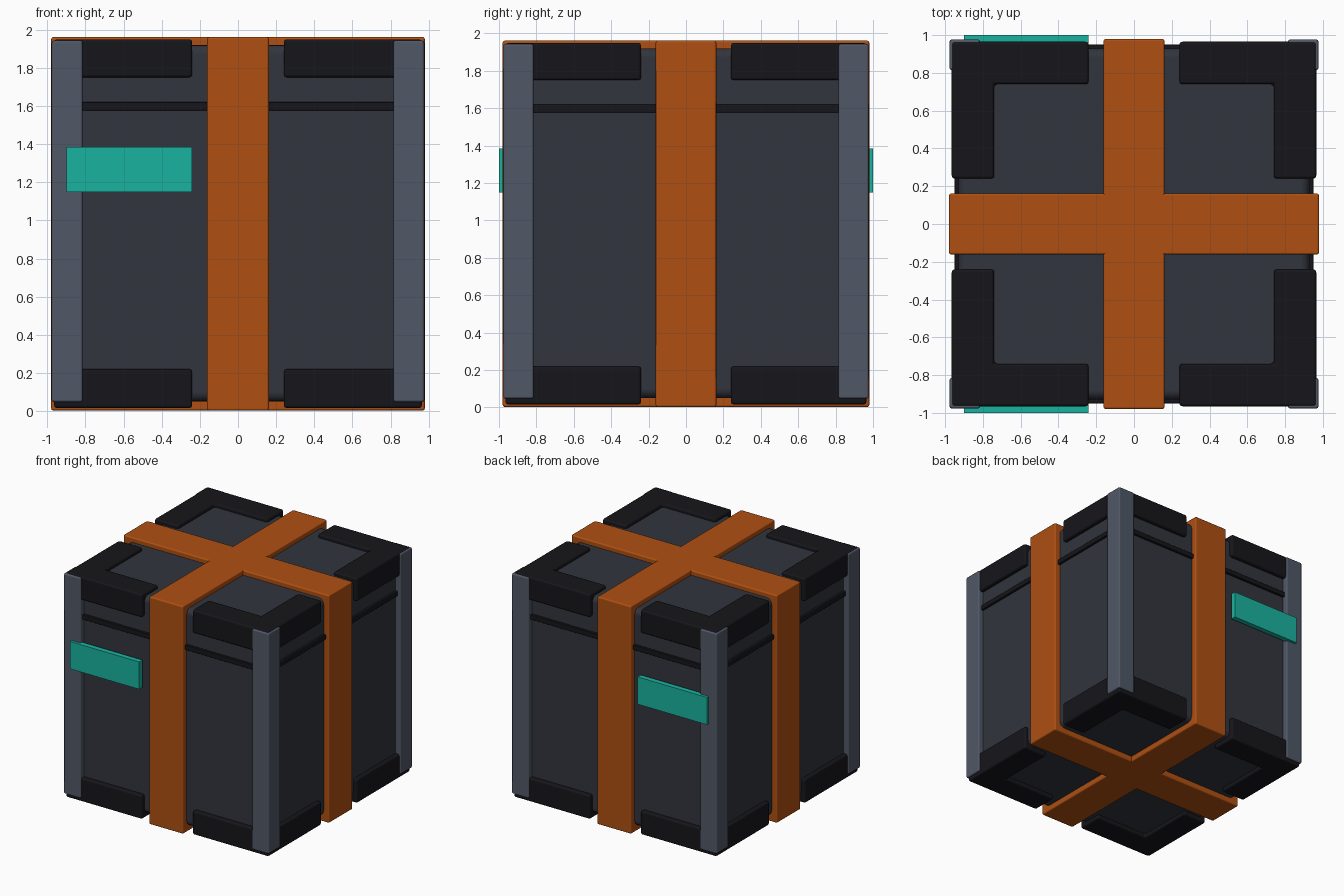
import bpy, bmesh

if "Cube" in bpy.data.objects:
    bpy.data.objects.remove(bpy.data.objects["Cube"])


def material(name, rgb):
    m = bpy.data.materials.new(name)
    m.diffuse_color = (*rgb, 1)
    m.use_nodes = True
    m.node_tree.nodes["Principled BSDF"].inputs["Base Color"].default_value = m.diffuse_color
    return m


PANEL = material("panel_grey", (0.032, 0.035, 0.047))
BLACK = material("black_rubber", (0.008, 0.008, 0.011))
STEEL = material("post_grey", (0.08, 0.098, 0.133))
ORANGE = material("strap_orange", (0.43, 0.08, 0.006))
TEAL = material("label_teal", (0.01, 0.45, 0.35))


def finish(name, bm, mat, bevel, segments=2):
    """Turn a bmesh into an object with softened edges."""
    bmesh.ops.recalc_face_normals(bm, faces=bm.faces)
    mesh = bpy.data.meshes.new(name)
    bm.to_mesh(mesh)
    bm.free()
    mesh.materials.append(mat)
    ob = bpy.data.objects.new(name, mesh)
    bpy.context.collection.objects.link(ob)
    if bevel:
        mesh.polygons.foreach_set("use_smooth", [True] * len(mesh.polygons))
        mod = ob.modifiers.new("soft_edges", "BEVEL")
        mod.width, mod.segments = bevel, segments
        mod.limit_method = "ANGLE"
        mod.harden_normals = True
    return ob


def box(name, lo, hi, mat, bevel=0.0, segments=2):
    bm = bmesh.new()
    bmesh.ops.create_cube(bm, size=1)
    for v in bm.verts:
        v.co = [(a + b) / 2 + c * (b - a) for a, b, c in zip(lo, hi, v.co)]
    return finish(name, bm, mat, bevel, segments)


def prism(name, outline, z0, z1, mat, bevel):
    bm = bmesh.new()
    face = bm.faces.new([bm.verts.new((x, y, z0)) for x, y in outline])
    ext = bmesh.ops.extrude_face_region(bm, geom=[face])["geom"]
    for v in ext:
        if isinstance(v, bmesh.types.BMVert):
            v.co.z = z1
    return finish(name, bm, mat, bevel)


def ring(name, outer, inner, half_width, place, mat, bevel):
    """Square ring; place(u, v, w) maps ring plane (u, v) and width w to 3D."""
    bm = bmesh.new()
    corners = [(-1, -1), (1, -1), (1, 1), (-1, 1)]
    section = [(outer, -half_width), (outer, half_width),
               (inner, half_width), (inner, -half_width)]
    loops = [[bm.verts.new(place(u * r, v * r, w)) for r, w in section]
             for u, v in corners]
    for i in range(4):
        a, b = loops[i], loops[(i + 1) % 4]
        for j in range(4):
            k = (j + 1) % 4
            bm.faces.new((a[j], a[k], b[k], b[j]))
    return finish(name, bm, mat, bevel)


MID = 0.982  # height of the crate centre

# Rounded crate body
box("crate_body", (-0.93, -0.93, 0.05), (0.93, 0.93, 1.92), PANEL, 0.05, 4)

# Dark lid seam running round the body
ring("lid_seam", 0.95, 0.90, 0.022, lambda u, v, w: (u, v, 1.598 + w), BLACK, 0.006)

# Two straps crossing on the top and bottom
ring("strap_front_back", 0.98, 0.91, 0.162, lambda u, v, w: (w, u, MID + v), ORANGE, 0.012)
ring("strap_sides", 0.98, 0.91, 0.162, lambda u, v, w: (u, w, MID + v), ORANGE, 0.012)

# Corner posts and L-shaped corner guards
L = [(0.24, 0.965), (0.965, 0.965), (0.965, 0.24), (0.74, 0.24), (0.74, 0.74), (0.24, 0.74)]
for sx, x_name in ((-1, "left"), (1, "right")):
    for sy, y_name in ((-1, "front"), (1, "back")):
        tag = f"{y_name}_{x_name}"
        x, y = sorted((sx * 0.815, sx * 0.977)), sorted((sy * 0.815, sy * 0.977))
        box("corner_post_" + tag, (x[0], y[0], 0.047), (x[1], y[1], 1.943), STEEL, 0.012)
        outline = [(px * sx, py * sy) for px, py in L]
        prism("bottom_guard_" + tag, outline, 0.015, 0.22, BLACK, 0.016)
        prism("top_guard_" + tag, outline, 1.75, 1.95, BLACK, 0.016)

# Label plates on the front and back
box("front_label", (-0.9, -1.0, 1.15), (-0.24, -0.955, 1.385), TEAL)
box("back_label", (-0.9, 0.955, 1.15), (-0.24, 1.0, 1.385), TEAL)
